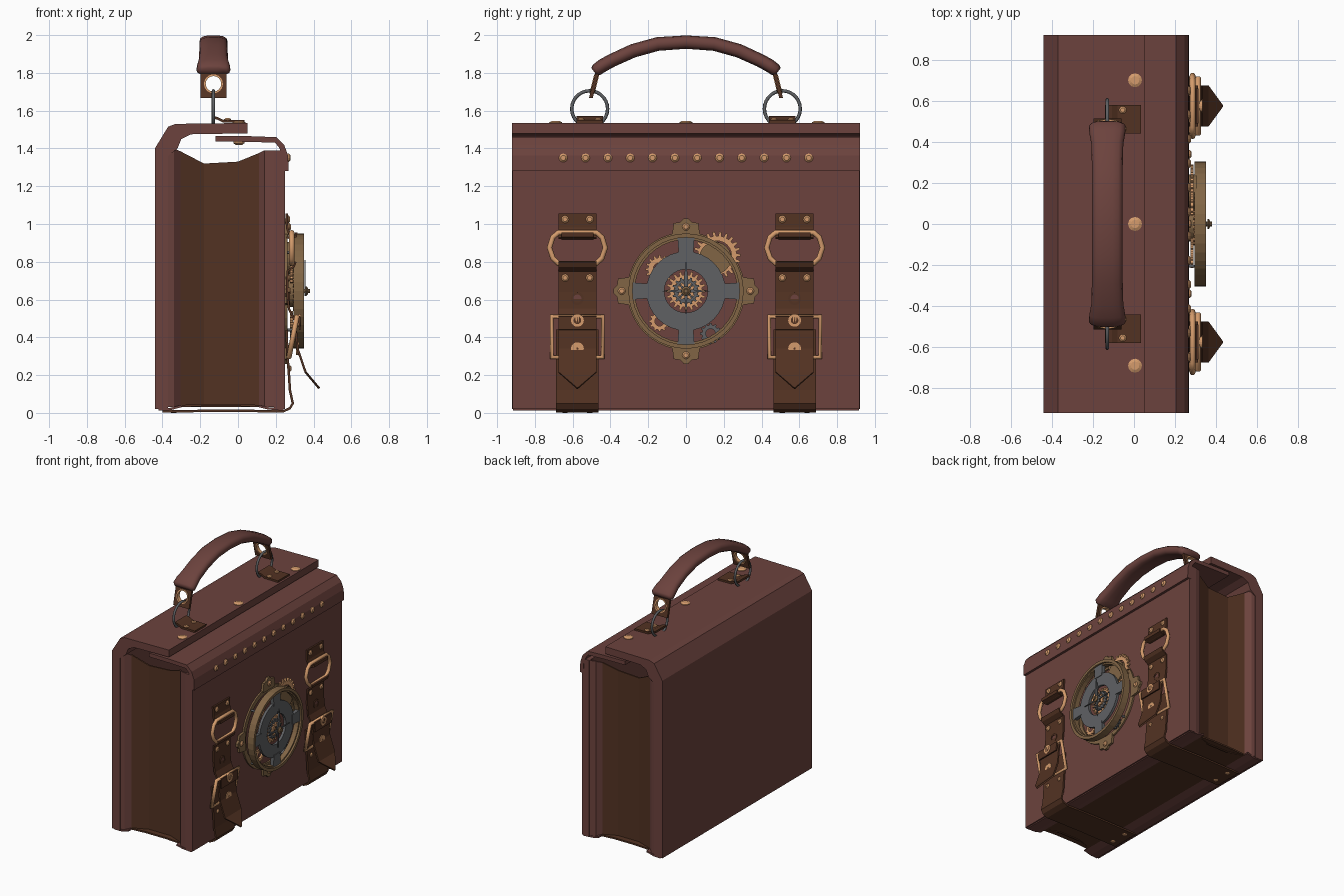
import bpy, bmesh, math
from mathutils import Vector

if "Cube" in bpy.data.objects:
    bpy.data.objects.remove(bpy.data.objects["Cube"])

def mat(name, c):
    m = bpy.data.materials.new(name)
    m.diffuse_color = (*c, 1)
    m.use_nodes = True
    m.node_tree.nodes["Principled BSDF"].inputs["Base Color"].default_value = m.diffuse_color
    return m
RED = mat("red_leather", (0.15, 0.055, 0.047))
BROWN = mat("brown_leather", (0.085, 0.032, 0.016))
COPPER = mat("copper", (0.66, 0.33, 0.15))
BRASS = mat("brass", (0.22, 0.13, 0.06))
STEEL = mat("steel", (0.115, 0.12, 0.127))
TAU = 2 * math.pi

def make(name, verts, faces, m, smooth=False):
    me = bpy.data.meshes.new(name)
    me.from_pydata([tuple(v) for v in verts], [], faces)
    bm = bmesh.new()
    bm.from_mesh(me)
    bmesh.ops.recalc_face_normals(bm, faces=bm.faces)
    for f in bm.faces:
        f.smooth = smooth
    bm.to_mesh(me)
    bm.free()
    me.materials.append(m)
    ob = bpy.data.objects.new(name, me)
    bpy.context.collection.objects.link(ob)
    return ob

def place(axis, p, d):
    return {'x': (d, p[0], p[1]), 'y': (p[0], d, p[1]), 'z': (p[0], p[1], d)}[axis]

def prism(name, pts, axis, a, b, m):
    n = len(pts)
    v = [place(axis, p, a) for p in pts] + [place(axis, p, b) for p in pts]
    f = [list(range(n)), list(range(n, 2 * n))]
    f += [(i, (i + 1) % n, n + (i + 1) % n, n + i) for i in range(n)]
    return make(name, v, f, m)

def hollow(name, outer, inner, axis, a, b, m):
    n = len(outer)
    v = [place(axis, p, d) for L, d in ((outer, a), (outer, b), (inner, b), (inner, a)) for p in L]
    f = [(k * n + i, k * n + (i + 1) % n, (k + 1) % 4 * n + (i + 1) % n, (k + 1) % 4 * n + i)
         for k in range(4) for i in range(n)]
    return make(name, v, f, m)

def circle(c, r, n=24):
    return [(c[0] + r * math.cos(TAU * i / n), c[1] + r * math.sin(TAU * i / n)) for i in range(n)]

def gear(name, c, r, teeth, xa, xb, m, bore=0.45):
    o = []
    for i in range(teeth):
        for k, rr in ((-.3, r * .82), (-.17, r), (.17, r), (.3, r * .82)):
            a = TAU * (i + k) / teeth
            o.append((c[0] + rr * math.cos(a), c[1] + rr * math.sin(a)))
    hollow(name, o, circle(c, r * bore, len(o)), 'x', xa, xb, m)

def ribbon(name, path, hw, yc, t, m):
    # leather band following an x-z path; hw is one half width or one per point
    P = [Vector(p) for p in path]
    hw = hw if isinstance(hw, list) else [hw] * len(P)
    v, f = [], []
    for i, p in enumerate(P):
        d = (P[min(i + 1, len(P) - 1)] - P[max(i - 1, 0)]).normalized()
        nrm = Vector((-d.y, d.x)) * t / 2
        for s, w in ((1, -1), (1, 1), (-1, 1), (-1, -1)):
            v.append((p.x + s * nrm.x, yc + w * hw[i], p.y + s * nrm.y))
    for i in range(len(P) - 1):
        f += [(4 * i + k, 4 * i + (k + 1) % 4, 4 * i + 4 + (k + 1) % 4, 4 * i + 4 + k) for k in range(4)]
    f += [(0, 1, 2, 3), tuple(4 * len(P) - 4 + k for k in range(4))]
    return make(name, v, f, m)

def tube(name, pts, r, m):
    cu = bpy.data.curves.new(name, 'CURVE')
    cu.dimensions = '3D'
    cu.bevel_depth, cu.bevel_resolution = r, 2
    sp = cu.splines.new('POLY')
    sp.points.add(len(pts) - 1)
    for q, p in zip(sp.points, pts):
        q.co = (*p, 1)
    sp.use_cyclic_u = True
    cu.materials.append(m)
    ob = bpy.data.objects.new(name, cu)
    bpy.context.collection.objects.link(ob)
    bpy.ops.object.select_all(action='DESELECT')
    ob.select_set(True)
    bpy.context.view_layer.objects.active = ob
    bpy.ops.object.convert(target='MESH')

def rivet(name, axis, c, base, h, r, m=COPPER):
    # domed stud
    n = 12
    v = [place(axis, p, base + h * k) for rr, k in ((r, 0), (r, .45), (r * .6, 1)) for p in circle(c, rr, n)]
    f = [(j * n + i, j * n + (i + 1) % n, (j + 1) * n + (i + 1) % n, (j + 1) * n + i)
         for j in range(2) for i in range(n)]
    make(name, v, f + [list(range(n)), list(range(2 * n, 3 * n))], m)

# back panel running into the top flap
prism("back_and_top_flap", [(-.44, .02), (-.44, 1.40), (-.37, 1.515), (-.33, 1.53), (.05, 1.535),
      (.05, 1.48), (-.25, 1.475), (-.30, 1.45), (-.32, 1.40), (-.37, 1.36), (-.37, .02)], 'y', -.92, .92, RED)
# front panel and its folded flap
prism("front_panel", [(.19, .02), (.25, .02), (.25, 1.39), (.19, 1.39)], 'y', -.918, .918, RED)
ribbon("front_flap", [(-.12, 1.452), (.06, 1.45), (.20, 1.445), (.232, 1.41), (.25, 1.36), (.253, 1.28)],
       .92, 0, .03, RED)
# arched bottom with red folds
ribbon("bottom_back_fold", [(-.42, .018), (-.36, .02), (-.30, .036)], .915, 0, .012, RED)
ribbon("bottom_panel", [(-.30, .036), (-.18, .042), (.0, .042), (.11, .036)], .88, 0, .012, BROWN)
ribbon("bottom_front_fold", [(.11, .036), (.16, .024), (.24, .018)], .915, 0, .012, RED)

# recessed gusset at each end, with red folds
def gusset(name, cols, s, m, t=.012):
    n = len(cols)
    v = [(x, s * (y - o), zt if top else .03) for o in (0, t) for top in (0, 1) for x, y, zt in cols]
    f = []
    for i in range(n - 1):
        a = (i, 2 * n + i, 3 * n + i, n + i)
        f += [(a[k], a[k] + 1, a[(k + 1) % 4] + 1, a[(k + 1) % 4]) for k in range(4)]
    f += [(e, 2 * n + e, 3 * n + e, n + e) for e in (0, n - 1)]
    make(name, v, f, m)
for s in (-1, 1):
    gusset("back_fold", [(-.38, .918, 1.40), (-.34, .91, 1.40), (-.305, .875, 1.385)], s, RED)
    gusset("gusset", [(-.305, .875, 1.385), (-.18, .835, 1.32), (.0, .835, 1.33), (.11, .87, 1.375)], s, BROWN)
    gusset("front_fold", [(.11, .87, 1.375), (.14, .905, 1.39), (.20, .917, 1.39)], s, RED)

# studs on flap and lid
for i in range(12):
    rivet("flap_stud", 'x', (-.65 + i * 1.3 / 11, 1.35), .262, .015, .023)
for y in (-.69, 0, .70):
    rivet("lid_stud", 'z', (.005, y), 1.533, .012, .034)
    rivet("snap_stud", 'z', (.005, y), 1.437, -.018, .03)

# padded handle grip
half = [(0, 1.963, .075, .036), (.15, 1.953, .075, .037), (.28, 1.917, .075, .037), (.39, 1.867, .078, .036),
        (.44, 1.84, .087, .036), (.475, 1.815, .09, .034), (.487, 1.806, .075, .024)]
secs = [(-y, z, w, t) for y, z, w, t in half[:0:-1]] + half
v, f, N = [], [], 14
for i, (y, z, w, t) in enumerate(secs):
    a, b = secs[max(i - 1, 0)], secs[min(i + 1, len(secs) - 1)]
    d = Vector((b[0] - a[0], b[1] - a[1])).normalized()
    for k in range(N):
        c, q = math.cos(TAU * k / N), math.sin(TAU * k / N)
        c, q = [math.copysign(abs(e) ** .7, e) for e in (c, q)]
        v.append((-.13 + w * c, y - d.y * t * q, z + d.x * t * q))
for i in range(len(secs) - 1):
    f += [(i * N + k, i * N + (k + 1) % N, (i + 1) * N + (k + 1) % N, (i + 1) * N + k) for k in range(N)]
f += [list(range(N)), list(range(len(v) - N, len(v)))]
make("handle_grip", v, f, RED, True)

for s in (-1, 1):
    # handle tab with eyelet, ring and anchor plate
    unit = circle((0, 0), 1)
    sq = [(-.13 + .068 * c / max(abs(c), abs(q)), 1.742 + .075 * q / max(abs(c), abs(q))) for c, q in unit]
    tab = hollow("handle_tab", sq, circle((-.13, 1.742), .042), 'y', -.01, .01, BROWN)
    eye = hollow("tab_eyelet", circle((-.13, 1.742), .05), circle((-.13, 1.742), .041), 'y', -.014, .014, COPPER)
    for vert in [*tab.data.vertices, *eye.data.vertices]:
        vert.co.y += s * (.485 - (vert.co.z - 1.742) * .25)
    tube("handle_ring", [(-.13, s * .51 + y, z) for y, z in circle((0, 1.61), .095, 28)], .009, STEEL)
    ribbon("anchor_plate", [(-.14, 1.565), (-.11, 1.56), (-.08, 1.545), (.035, 1.543)], .07, s * .51, .014, BROWN)
    for o in (-.045, .045):
        rivet("anchor_stud", 'z', (-.055, s * .51 + o), 1.55, .01, .018)

    # front straps
    Y = s * .575
    ribbon("upper_tab", [(.257, 1.055), (.260, .98), (.275, .94), (.290, .925)], .10, Y, .013, BROWN)
    ribbon("tab_loop", [(.308, .955), (.308, .935), (.28, .925), (.257, .93)], .085, Y, .012, BROWN)
    ring = [(-.1, .955), (-.13, .93), (-.148, .875), (-.13, .82), (-.1, .79)]
    ring += [(-y, z) for y, z in ring[::-1]]
    tube("strap_ring", [(.285, Y + y, z) for y, z in ring], .014, COPPER)
    ribbon("strap_tail", [(.305, .80), (.295, .775), (.262, .75), (.260, .64), (.27, .55), (.30, .49), (.308, .42),
           (.315, .34), (.358, .215), (.43, .13)], [.1] * 9 + [.002], Y, .012, BROWN)
    ribbon("lower_strap", [(.257, .44), (.262, .30), (.27, .2), (.275, .12), (.29, .05), (.275, .025), (.24, .008),
           (-.05, .012), (-.40, .008)], .113, Y, .013, BROWN)
    tube("buckle_frame", [(x, Y + y, z) for x, y, z in ((.27, -.135, .295), (.27, .135, .295),
         (.312, .135, .51), (.312, -.135, .51))], .014, COPPER)
    tube("buckle_prong", [(x, Y + y, z) for x, y, z in ((.322, -.006, .47), (.322, .006, .47),
         (.325, .006, .51), (.325, -.006, .51))], .009, COPPER)
    ribbon("buckle_keeper", [(.305, .515), (.325, .51), (.328, .44)], .10, Y, .010, BROWN)
    for z, x, r in ((.605, .268, .022), (.49, .328, .02), (.34, .318, .006)):
        hollow("strap_eyelet", circle((Y, z), .034), circle((Y, z), r), 'x', x - .01, x + .006,
               BROWN if z > .6 else COPPER)
    prism("eyelet_hole", circle((Y, .605), .022, 12), 'x', .262, .270, RED)
    for o in (-.065, .065):
        rivet("strap_stud", 'x', (Y + o, 1.025), .263, .012, .02)
        rivet("strap_stud", 'x', (Y + o, .715), .266, .012, .02)
        rivet("strap_stud", 'x', (Y + o, .235), .27, .012, .016)
        rivet("bottom_stud", 'z', (-.34, Y + o), .006, -.006, .02)

# clockwork: base ring with lugs, bezel, dial
C = (0, .645)
def spun(pts, k):
    a, b = ((1, 0), (0, 1), (-1, 0), (0, -1))[k]
    return [(C[0] + u * b + w * a, C[1] - u * a + w * b) for u, w in pts]
hollow("clock_base_ring", circle(C, .312, 40), circle(C, .275, 40), 'x', .25, .262, BRASS)
hollow("clock_bezel", circle(C, .305, 40), circle(C, .283, 40), 'x', .295, .35, BRASS)
hollow("clock_bezel_lip", circle(C, .292, 40), circle(C, .272, 40), 'x', .297, .335, BRASS)
hollow("dial", circle(C, .21, 32), circle(C, .115, 32), 'x', .312, .332, STEEL)
for k in range(4):
    prism("clock_lug", spun([(-.075, .29), (-.065, .36), (-.03, .365), (-.012, .385), (.012, .385), (.03, .365),
          (.065, .36), (.075, .29)], k), 'x', .25, .268, BRASS)
    rivet("lug_stud", 'x', spun([(0, .34)], k)[0], .267, .013, .02)
    prism("dial_spoke", spun([(-.038, .19), (-.045, .285), (.045, .285), (.038, .19)], k), 'x', .308, .336, STEEL)
    a = TAU * (k + .5) / 4
    rivet("bezel_post", 'x', (.29 * math.cos(a), C[1] + .29 * math.sin(a)), .255, .05, .008, STEEL)

# gears
gear("large_gear", (.165, .835), .125, 22, .275, .29, COPPER, .6)
prism("large_gear_drum", circle((.155, .82), .085), 'x', .255, .305, BRASS)
gear("left_gear", (-.14, .76), .075, 16, .275, .29, COPPER)
gear("low_gear", (-.14, .485), .055, 12, .275, .29, COPPER)
gear("steel_gear", (.13, .42), .055, 12, .275, .295, STEEL)
gear("centre_gear", C, .105, 20, .29, .305, COPPER, .6)
gear("centre_steel_gear", C, .075, 16, .305, .318, STEEL, .5)
gear("centre_small_gear", C, .05, 12, .318, .33, COPPER, .4)
prism("clock_hub", circle(C, .085), 'x', .25, .292, BRASS)

# hands and spindle
star = []
for i in range(16):
    r = .022 if i % 2 else (.14 if i % 4 == 0 else .055)
    star.append((r * math.sin(TAU * i / 16), C[1] + r * math.cos(TAU * i / 16)))
prism("compass_hand", star, 'x', .342, .349, STEEL)
prism("pointer_hand", [(-.008, .62), (-.012, .70), (0, .81), (.012, .70), (.008, .62)], 'x', .353, .358, STEEL)
prism("spindle", circle(C, .012, 10), 'x', .29, .38, BRASS)
rivet("spindle_cap", 'x', C, .357, .014, .025, BRASS)
